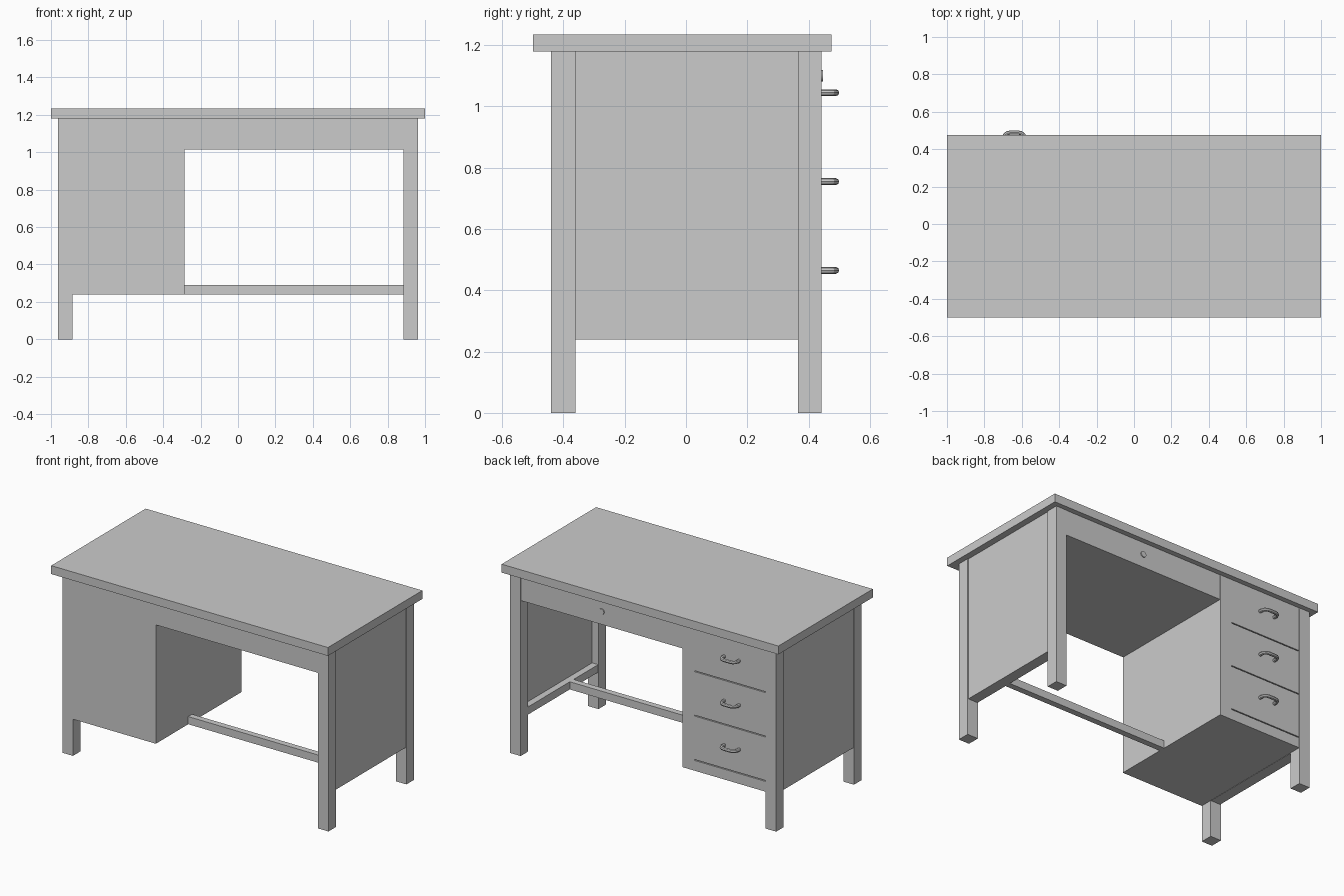
import bpy, bmesh
from mathutils import Vector

if "Cube" in bpy.data.objects:
    bpy.data.objects.remove(bpy.data.objects["Cube"])


def new_object(name, bm):
    bmesh.ops.recalc_face_normals(bm, faces=bm.faces)
    mesh = bpy.data.meshes.new(name)
    bm.to_mesh(mesh)
    bm.free()
    ob = bpy.data.objects.new(name, mesh)
    bpy.context.collection.objects.link(ob)
    return ob


def box(name, x, y, z):
    """Box from (min, max) ranges."""
    bm = bmesh.new()
    bmesh.ops.create_cube(bm, size=1)
    for v in bm.verts:
        v.co = Vector([r[0] + (c + 0.5) * (r[1] - r[0]) for c, r in zip(v.co, (x, y, z))])
    return new_object(name, bm)


def span(a, b, side):
    return tuple(sorted((a * side, b * side)))


# Desk top
box("desk_top", (-1, 1), (-0.5, 0.475), (1.18, 1.235))

# Legs, side panels and low side rails, mirrored left and right
for side, label in ((-1, "left"), (1, "right")):
    for y, end in (((-0.44, -0.36), "front"), ((0.365, 0.443), "back")):
        box(f"{end}_{label}_leg", span(0.885, 0.962, side), y, (0, 1.18))
    box(f"{label}_side_panel", span(0.93, 0.957, side), (-0.36, 0.365), (0.24, 1.18))
    box(f"{label}_side_rail", span(0.887, 0.93, side), (-0.36, 0.365), (0.24, 0.29))

# Centre drawer under the top, and foot stretcher
box("centre_drawer", (-0.285, 0.885), (-0.438, 0.441), (1.015, 1.18))
box("foot_stretcher", (-0.285, 0.887), (-0.107, -0.067), (0.24, 0.29))

# Drawer pedestal body
box("pedestal_body", (-0.885, -0.285), (-0.441, 0.428), (0.24, 1.18))

# Pedestal front: one comb-shaped sheet, the slots are the gaps between drawers
gap_levels = (0.31, 0.60, 0.89)
outline = [(-0.285, 0.24), (-0.285, 1.18), (-0.885, 1.18)]
for z in reversed(gap_levels):
    outline += [(-0.885, z + 0.003), (-0.37, z + 0.003), (-0.37, z - 0.003), (-0.885, z - 0.003)]
outline.append((-0.885, 0.24))
bm = bmesh.new()
face = bm.faces.new([bm.verts.new((x, 0.428, z)) for x, z in outline])
ext = bmesh.ops.extrude_face_region(bm, geom=[face])
bmesh.ops.translate(bm, vec=(0, 0.014, 0),
                    verts=[g for g in ext["geom"] if isinstance(g, bmesh.types.BMVert)])
new_object("pedestal_drawer_fronts", bm)

# Bow handles: swept round bar along half a path, mirrored about the handle centre
half = [(0.054, 0.436), (0.054, 0.462), (0.049, 0.477), (0.037, 0.486), (0.02, 0.489)]
path = [(-x, y) for x, y in half] + [(x, y) for x, y in reversed(half)]
for i, z in enumerate((1.045, 0.755, 0.465)):
    curve = bpy.data.curves.new("handle_path", "CURVE")
    curve.dimensions = "3D"
    curve.bevel_depth = 0.011
    curve.bevel_resolution = 2
    curve.use_fill_caps = True
    spline = curve.splines.new("POLY")
    spline.points.add(len(path) - 1)
    for p, (x, y) in zip(spline.points, path):
        p.co = (x - 0.64, y, z, 1)
    handle = bpy.data.objects.new(f"drawer_handle_{i + 1}", curve)
    bpy.context.collection.objects.link(handle)
    bpy.ops.object.select_all(action="DESELECT")
    handle.select_set(True)
    bpy.context.view_layer.objects.active = handle
    bpy.ops.object.convert(target="MESH")
    bpy.ops.object.shade_smooth_by_angle()

# Round lock plate on the centre drawer
bpy.ops.mesh.primitive_cylinder_add(vertices=24, radius=0.019, depth=0.012,
                                    location=(0.3, 0.441, 1.1), rotation=(1.570796, 0, 0))
bpy.context.object.name = "drawer_lock"
bpy.ops.object.shade_smooth_by_angle()
